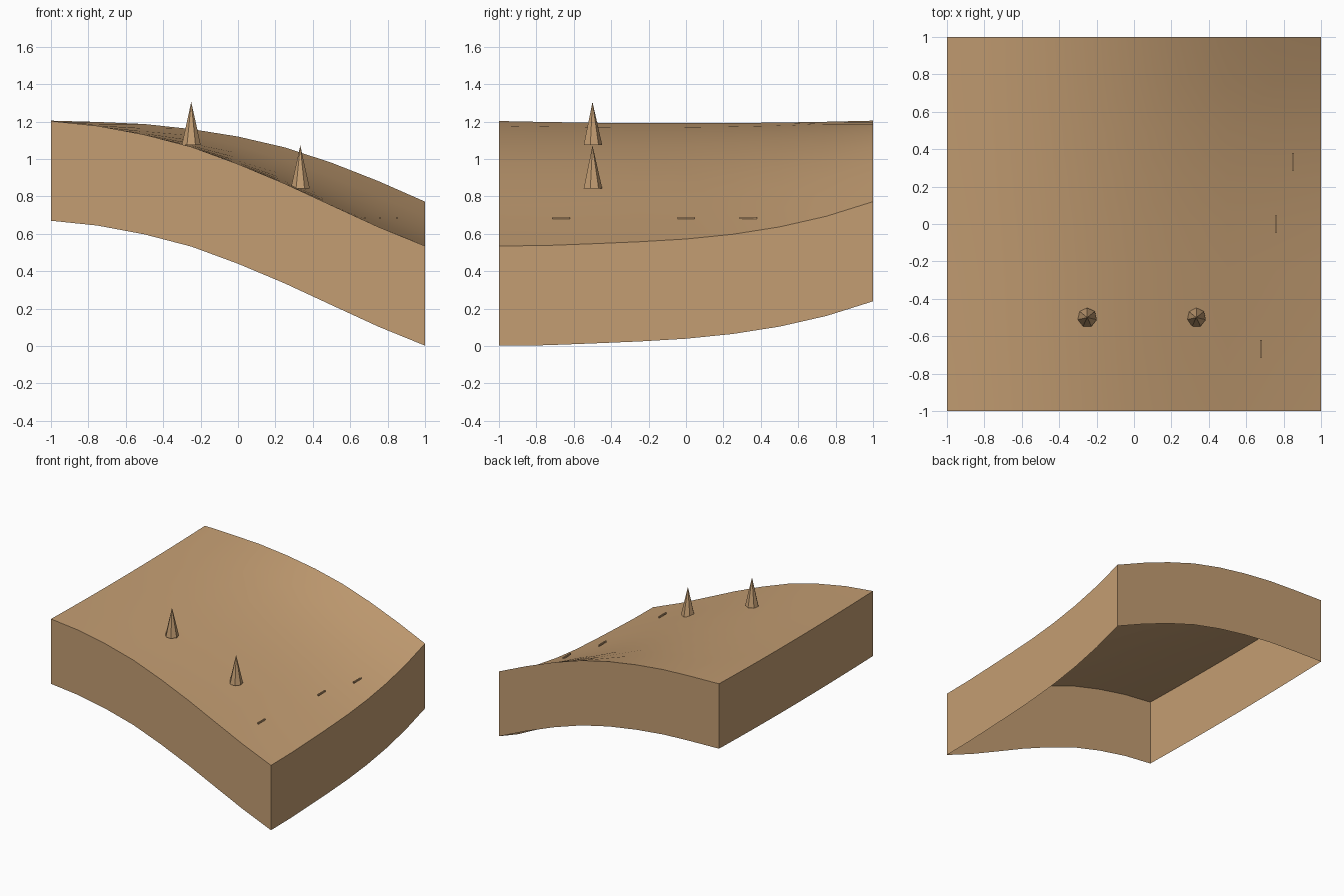
import bpy, bmesh

cube = bpy.data.objects.get("Cube")
if cube:
    bpy.data.objects.remove(cube, do_unlink=True)

# One sandy colour for everything
SAND = (0.55, 0.34, 0.17, 1)
sand = bpy.data.materials.new("sand")
sand.use_nodes = True
sand.diffuse_color = SAND
sand.node_tree.nodes["Principled BSDF"].inputs["Base Color"].default_value = SAND

# Edge heights of the slope, sampled at even steps across the block
FRONT = [1.203, 1.177, 1.13, 1.065, 0.973, 0.868, 0.752, 0.637, 0.535]
BACK = [1.205, 1.198, 1.187, 1.16, 1.12, 1.062, 0.98, 0.882, 0.772]
BLEND = [0, 0.01, 0.05, 0.095, 0.157, 0.264, 0.43, 0.67, 1]
STEPS = len(FRONT) - 1
DEPTH = 0.533


def height(i, j):
    """Blend front and back edges, with a shallow dip along the high side."""
    u, y = i / STEPS, 2 * j / STEPS - 1
    dip = 0.012 * (1 - u) * (1 - y * y)
    return FRONT[i] + (BACK[i] - FRONT[i]) * BLEND[j] - dip


# Terrain: curved sheet with a skirt of walls, open underneath
bm = bmesh.new()
rows = [[bm.verts.new((2 * i / STEPS - 1, 2 * j / STEPS - 1, height(i, j)))
         for i in range(STEPS + 1)] for j in range(STEPS + 1)]
for j in range(STEPS):
    for i in range(STEPS):
        bm.faces.new((rows[j][i], rows[j][i + 1], rows[j + 1][i + 1], rows[j + 1][i]))
rim = [e for e in bm.edges if e.is_boundary]
skirt = bmesh.ops.extrude_edge_only(bm, edges=rim)["geom"]
bmesh.ops.translate(bm, vec=(0, 0, -DEPTH),
                    verts=[v for v in skirt if isinstance(v, bmesh.types.BMVert)])
bmesh.ops.recalc_face_normals(bm, faces=bm.faces)
if rows[0][0].link_faces and max(bm.faces, key=lambda f: abs(f.normal.z)).normal.z < 0:
    bmesh.ops.reverse_faces(bm, faces=bm.faces)
mesh = bpy.data.meshes.new("terrain")
bm.to_mesh(mesh)
bm.free()
mesh.materials.append(sand)
terrain = bpy.data.objects.new("terrain", mesh)
bpy.context.collection.objects.link(terrain)
bpy.ops.object.select_all(action="DESELECT")
terrain.select_set(True)
bpy.context.view_layer.objects.active = terrain
bpy.ops.object.shade_smooth_by_angle()


def finish(name):
    obj = bpy.context.object
    obj.name = name
    obj.data.materials.append(sand)
    return obj


# Faceted pointed trees
TREE = 0.23
for name, x, base in (("upper_tree", -0.25, 1.075), ("lower_tree", 0.333, 0.843)):
    bpy.ops.mesh.primitive_cone_add(vertices=7, radius1=0.052, depth=TREE,
                                    location=(x, -0.5, base + TREE / 2))
    finish(name)

# Small bars laid along one contour of the slope
for name, x, y in (("front_bar", 0.68, -0.667), ("middle_bar", 0.76, 0),
                   ("back_bar", 0.85, 0.333)):
    bpy.ops.mesh.primitive_cube_add(size=1, location=(x, y, 0.684))
    finish(name).scale = (0.01, 0.093, 0.012)
